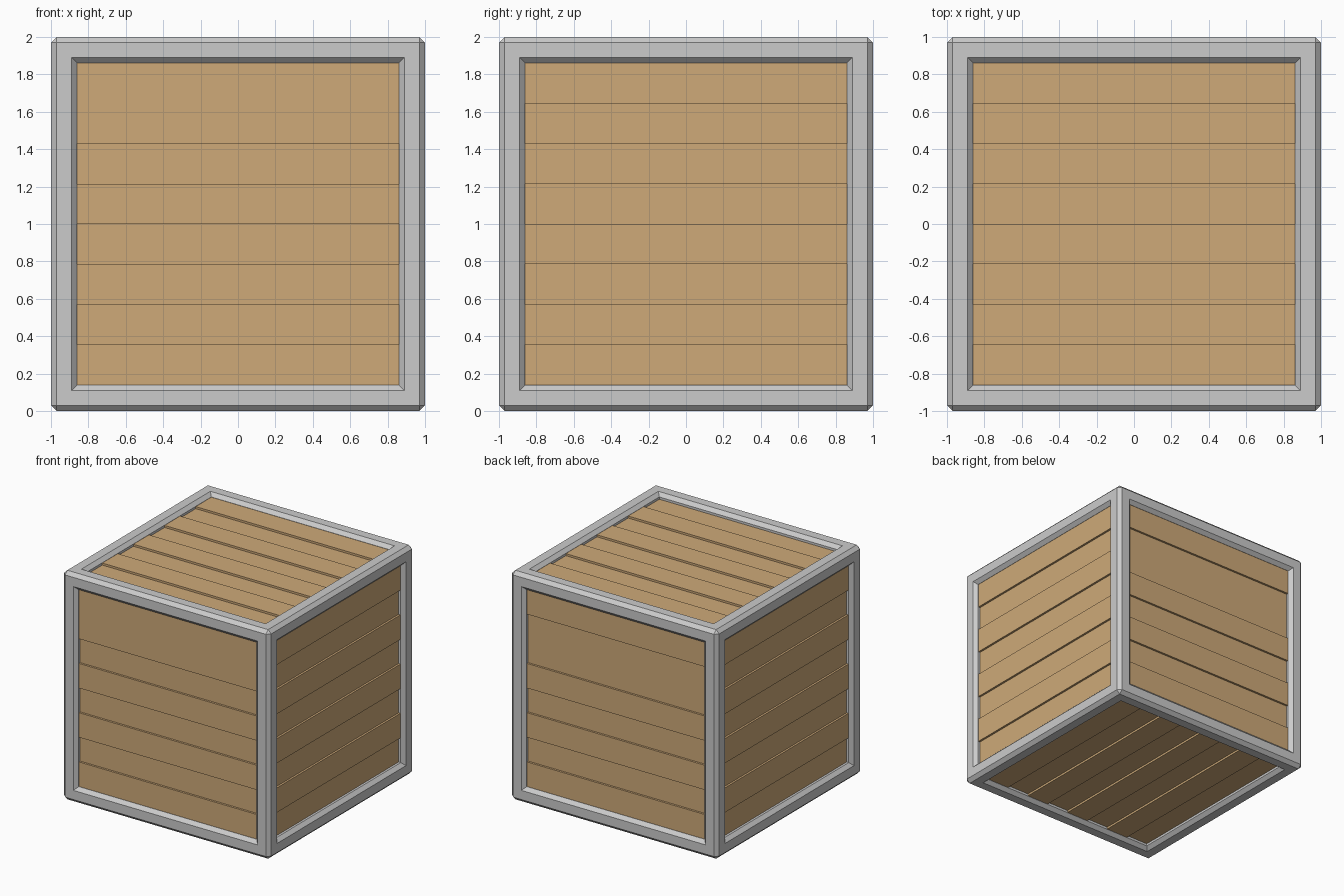
import bpy, bmesh, math
from mathutils import Matrix, Vector

if "Cube" in bpy.data.objects:
    bpy.data.objects.remove(bpy.data.objects["Cube"])

HALF = 1.0        # half size of the crate
CHAMFER = 0.03
OPEN = 0.86       # half width of each opening
COUNT = 8         # planks per side
PLANK = 2 * OPEN / COUNT
CENTRE = Matrix.Translation((0, 0, HALF))

wood = bpy.data.materials.new("wood")
wood.diffuse_color = (0.62, 0.40, 0.19, 1)
wood.use_nodes = True
wood.node_tree.nodes["Principled BSDF"].inputs["Base Color"].default_value = wood.diffuse_color


def add_object(name, bm, material=None):
    bmesh.ops.recalc_face_normals(bm, faces=bm.faces)
    mesh = bpy.data.meshes.new(name)
    bm.to_mesh(mesh)
    bm.free()
    if material:
        mesh.materials.append(material)
    obj = bpy.data.objects.new(name, mesh)
    bpy.context.collection.objects.link(obj)
    return obj


# Frame: chamfered cube with a bevelled opening through each side
bm = bmesh.new()
bmesh.ops.create_cube(bm, size=2 * HALF)
bmesh.ops.bevel(bm, geom=bm.edges[:], offset=CHAMFER, segments=1,
                affect='EDGES', profile=0.5)
sides = [f for f in bm.faces if f.calc_area() > 1]
for f in sides:
    flat = HALF - OPEN - 2 * CHAMFER
    bmesh.ops.inset_region(bm, faces=[f], thickness=flat, use_even_offset=True)
    bmesh.ops.inset_region(bm, faces=[f], thickness=CHAMFER, depth=0,
                           use_even_offset=True)
    n = f.normal.copy()
    bmesh.ops.translate(bm, verts=f.verts[:], vec=-n * CHAMFER)
    walls = bmesh.ops.extrude_face_region(bm, geom=[f])
    inner = [v for v in walls["geom"] if isinstance(v, bmesh.types.BMVert)]
    bmesh.ops.translate(bm, verts=inner, vec=-n * (OPEN - 0.0 - HALF + CHAMFER) * -1)
    caps = [g for g in walls["geom"] if isinstance(g, bmesh.types.BMFace)]
    old = [f] if f.is_valid else []
    bmesh.ops.delete(bm, geom=list(set(caps + old)), context='FACES')
bmesh.ops.remove_doubles(bm, verts=bm.verts[:], dist=0.001)
bmesh.ops.transform(bm, matrix=CENTRE, verts=bm.verts[:])
add_object("frame", bm)


# Plank panels: rows of boards, high (H) or low (L), listed from the top edge
def panel(name, pattern, rotation):
    bm = bmesh.new()
    for i, level in enumerate(pattern):
        top = 0.968 if level == "H" else 0.95
        bottom = 0.90
        y = OPEN - (i + 0.5) * PLANK
        m = (CENTRE @ rotation @ Matrix.Translation((0, y, (top + bottom) / 2))
             @ Matrix.Diagonal((2 * OPEN, PLANK, top - bottom, 1)))
        bmesh.ops.create_cube(bm, size=1, matrix=m)
    add_object(name, bm, wood)


def upright(degrees):
    return (Matrix.Rotation(math.radians(degrees), 4, 'Z')
            @ Matrix.Rotation(math.radians(90), 4, 'X'))


panel("top_planks", "HLHLHLHL", Matrix.Identity(4))
panel("front_planks", "HHLHLHLH", upright(0))
panel("right_planks", "HLHLHLHL", upright(90))
panel("back_planks", "HLLHLHLH", upright(180))
panel("left_planks", "HLHLHLHL", upright(-90))
panel("bottom_planks", "HLHLHLHL",
      Matrix.Rotation(math.radians(90), 4, 'Z')
      @ Matrix.Rotation(math.radians(180), 4, 'X'))
